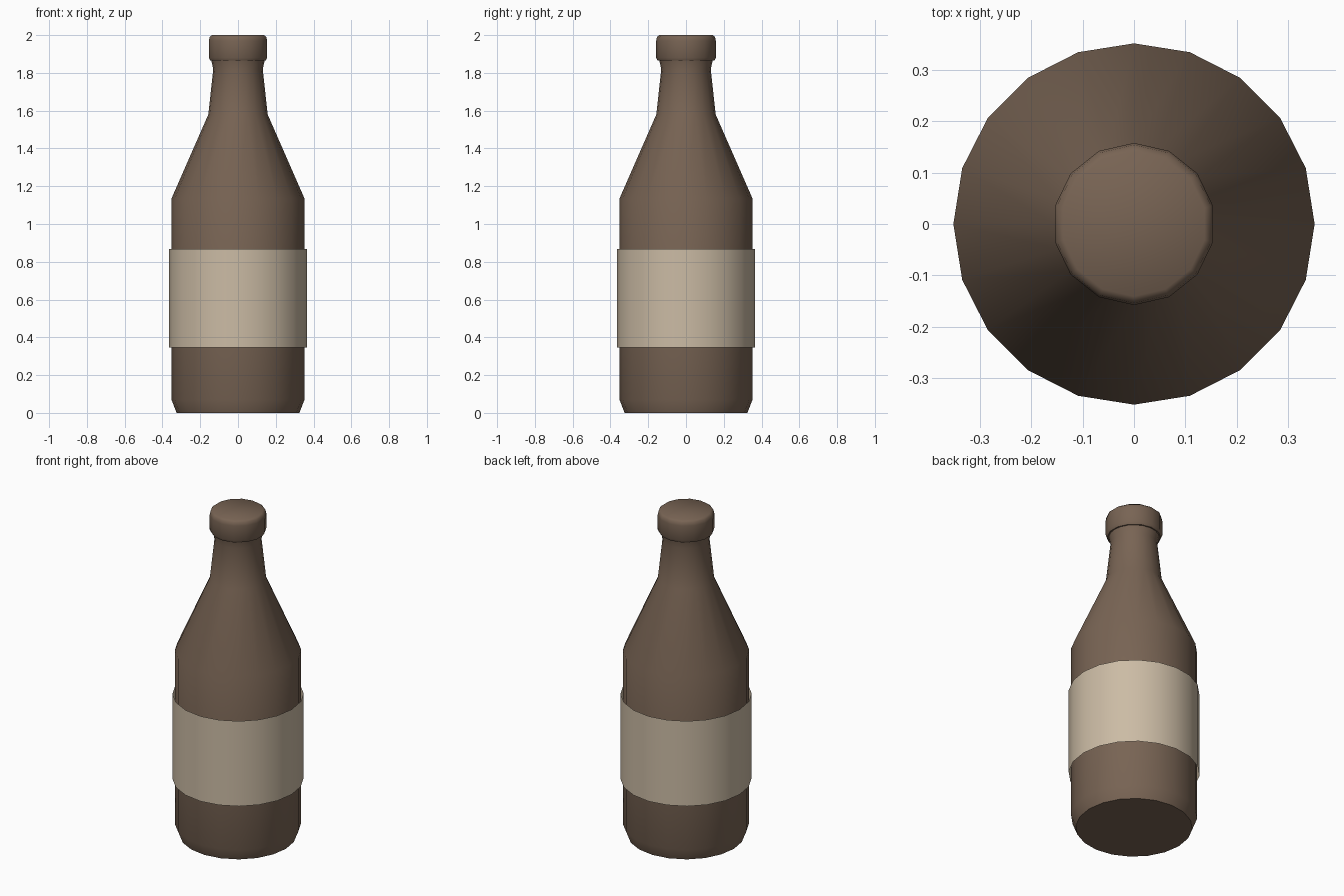
import bpy, bmesh, math

if "Cube" in bpy.data.objects:
    bpy.data.objects.remove(bpy.data.objects["Cube"])


def material(name, color):
    m = bpy.data.materials.new(name)
    m.diffuse_color = (*color, 1)
    m.use_nodes = True
    m.node_tree.nodes["Principled BSDF"].inputs["Base Color"].default_value = m.diffuse_color
    return m


def lathe(name, profile, sides, start, mat, caps=True):
    """Revolve (radius, height) points around z, optionally closing both ends."""
    bm = bmesh.new()
    rings = []
    for r, z in profile:
        angles = [start + math.tau * i / sides for i in range(sides)]
        rings.append([bm.verts.new((r * math.cos(a), r * math.sin(a), z)) for a in angles])
    for low, high in zip(rings, rings[1:]):
        for i in range(sides):
            j = (i + 1) % sides
            bm.faces.new((low[i], low[j], high[j], high[i]))
    if caps:
        bm.faces.new(rings[0][::-1])
        bm.faces.new(rings[-1])
    mesh = bpy.data.meshes.new(name)
    bm.to_mesh(mesh)
    bm.free()
    mesh.materials.append(mat)
    obj = bpy.data.objects.new(name, mesh)
    bpy.context.collection.objects.link(obj)
    bpy.ops.object.select_all(action='DESELECT')
    obj.select_set(True)
    bpy.context.view_layer.objects.active = obj
    bpy.ops.object.shade_smooth_by_angle(angle=math.radians(50))
    return obj


brown = material("brown_glass", (0.188, 0.127, 0.088))
cream = material("cream_paper", (0.60, 0.50, 0.375))

# Bottle: chamfered base, straight wall, sloped shoulder, neck flaring under the lip
lathe("bottle_body", [(0.325, 0), (0.352, 0.07), (0.352, 1.135), (0.157, 1.58),
                      (0.131, 1.82), (0.142, 1.87)], 20, 0, brown)

# Lip with rounded top rim
lathe("bottle_cap", [(0.150, 1.865), (0.158, 1.88), (0.158, 1.97),
                     (0.154, 1.99), (0.141, 2.0)], 14, math.pi / 2, brown)

# Paper label: an open sleeve around the wall
lathe("label", [(0.365, 0.345), (0.365, 0.868)], 20, 0, cream, caps=False)
